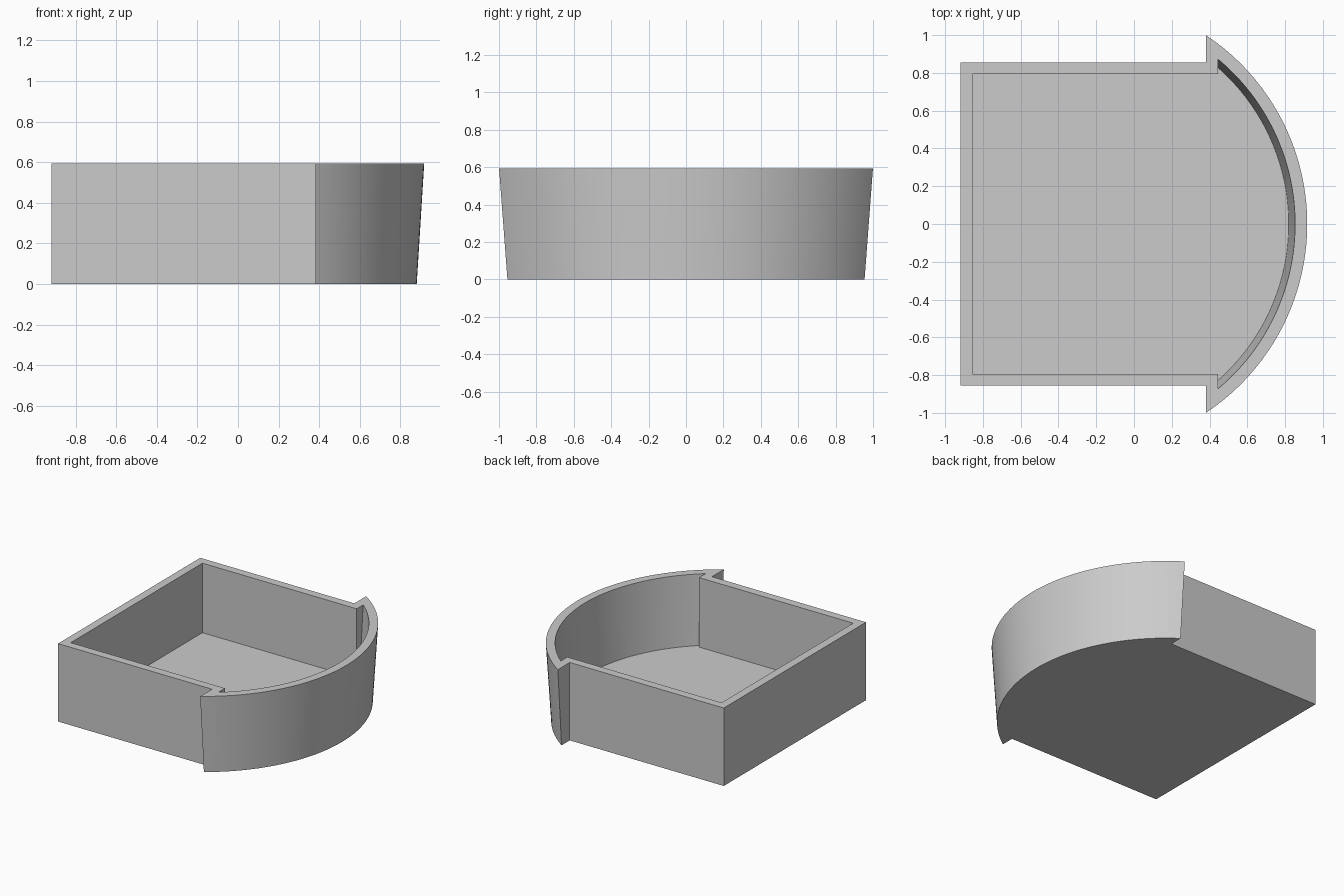
import bpy, bmesh, math

cube = bpy.data.objects.get("Cube")
if cube:
    bpy.data.objects.remove(cube)

HEIGHT, FLOOR = 0.594, 0.064
ARC_X = -0.283          # centre of the curved front wall
SEGMENTS = 64


def section(bm, left, step, half_width, radius, z):
    """One closed outline: rectangular bay that opens into a wider arc."""
    end = math.acos((step - ARC_X) / radius)
    angles = [end * (2 * i / SEGMENTS - 1) for i in range(SEGMENTS + 1)]
    arc = [(ARC_X + radius * math.cos(a), radius * math.sin(a)) for a in angles]
    outline = ([(left, -half_width), (step, -half_width)] + arc
               + [(step, half_width), (left, half_width)])
    return [bm.verts.new((x, y, z)) for x, y in outline]


def bridge(bm, a, b):
    for i in range(len(a)):
        j = (i + 1) % len(a)
        bm.faces.new((a[i], a[j], b[j], b[i]))


grey = bpy.data.materials.new("grey")
grey.use_nodes = True
colour = (0.6, 0.6, 0.6, 1)
grey.diffuse_color = colour
grey.node_tree.nodes["Principled BSDF"].inputs["Base Color"].default_value = colour

# Open tray: outer wall, rim, inner wall and floor, arc tapering downward
bm = bmesh.new()
loops = [
    section(bm, -0.918, 0.381, 0.856, 1.163, 0),
    section(bm, -0.918, 0.381, 0.856, 1.2, HEIGHT),
    section(bm, -0.855, 0.445, 0.793, 1.136, HEIGHT),
    section(bm, -0.855, 0.445, 0.793, 1.102, FLOOR),
]
for lower, upper in zip(loops, loops[1:]):
    bridge(bm, lower, upper)
bm.faces.new(loops[0][::-1])
bm.faces.new(loops[-1])
bmesh.ops.recalc_face_normals(bm, faces=bm.faces)

mesh = bpy.data.meshes.new("open_tray")
bm.to_mesh(mesh)
bm.free()
mesh.materials.append(grey)
tray = bpy.data.objects.new("open_tray", mesh)
bpy.context.collection.objects.link(tray)

# Smooth the arc, keep the corners crisp
bpy.ops.object.select_all(action="DESELECT")
tray.select_set(True)
bpy.context.view_layer.objects.active = tray
bpy.ops.object.shade_smooth_by_angle(angle=math.radians(30))
